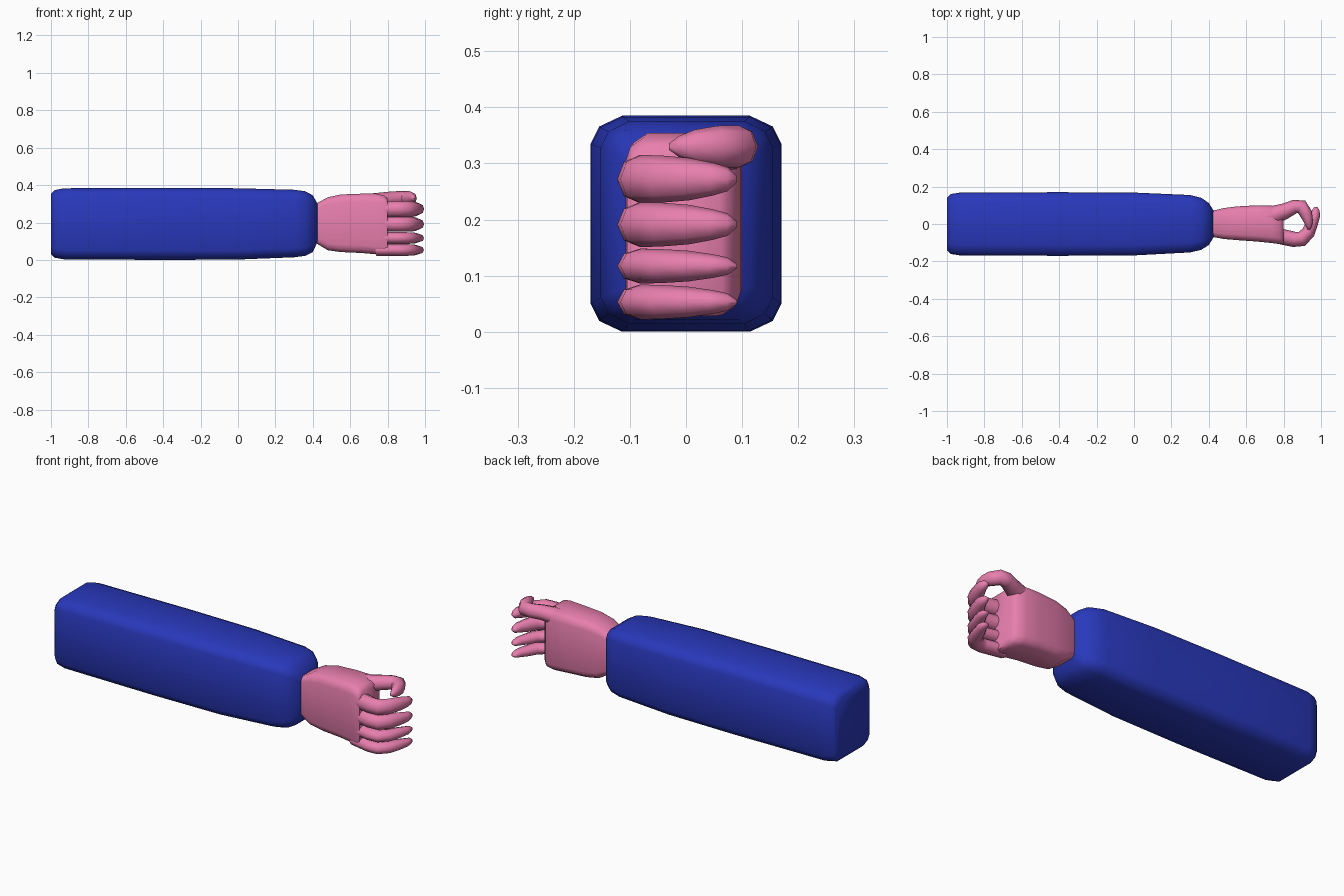
import bpy, bmesh, math
from mathutils import Vector


def material(name, color):
    m = bpy.data.materials.new(name)
    m.diffuse_color = color
    return m


blue = material("blue_cloth", (0.022, 0.04, 0.50, 1))
pink = material("pink_skin", (0.80, 0.21, 0.42, 1))

# Unit cross-sections: a box with bevelled corners, and an octagon
CORNER = [(1, 0.74), (0.91, 0.90), (0.67, 1)]
BOX = (CORNER + [(-a, b) for a, b in reversed(CORNER)]
       + [(-a, -b) for a, b in CORNER] + [(a, -b) for a, b in reversed(CORNER)])
OCT = [(math.cos(i * math.tau / 8), math.sin(i * math.tau / 8)) for i in range(8)]


def loft(name, rings, mat, angle=60):
    """Skin a list of rings and close both ends."""
    bm = bmesh.new()
    loops = [[bm.verts.new(p) for p in r] for r in rings]
    n = len(loops[0])
    for a, b in zip(loops, loops[1:]):
        for i in range(n):
            bm.faces.new((a[i], a[(i + 1) % n], b[(i + 1) % n], b[i]))
    bm.faces.new(loops[0])
    bm.faces.new(loops[-1])
    bmesh.ops.recalc_face_normals(bm, faces=bm.faces[:])
    me = bpy.data.meshes.new(name)
    bm.to_mesh(me)
    bm.free()
    ob = bpy.data.objects.new(name, me)
    bpy.context.collection.objects.link(ob)
    me.materials.append(mat)
    bpy.ops.object.select_all(action='DESELECT')
    ob.select_set(True)
    bpy.context.view_layer.objects.active = ob
    bpy.ops.object.shade_smooth_by_angle(angle=math.radians(angle))
    return ob


def box_rings(spans):
    """Rings across x from (x, y_min, y_max, z_min, z_max)."""
    return [[(x, (y0 + y1) / 2 + a * (y1 - y0) / 2, (z0 + z1) / 2 + b * (z1 - z0) / 2)
             for a, b in BOX] for x, y0, y1, z0, z1 in spans]


def digit(name, path):
    """Tapered curled tube from (x, y, z, half_width, half_height)."""
    rings = []
    for i, (x, y, z, w, h) in enumerate(path):
        p, q = path[max(i - 1, 0)], path[min(i + 1, len(path) - 1)]
        side = Vector((p[1] - q[1], q[0] - p[0], 0)).normalized()
        rings.append([Vector((x, y, z)) + side * a * w + Vector((0, 0, b * h))
                      for a, b in OCT])
    return loft(name, rings, pink)


# Sleeve
loft("sleeve", box_rings([
    (-1.00, -0.14, 0.14, 0.03, 0.355), (-0.98, -0.16, 0.16, 0.012, 0.373),
    (-0.93, -0.168, 0.168, 0.003, 0.383), (-0.4, -0.17, 0.17, 0, 0.385),
    (0.0, -0.168, 0.168, 0.002, 0.383), (0.30, -0.152, 0.155, 0.014, 0.375),
    (0.36, -0.138, 0.14, 0.022, 0.367), (0.40, -0.112, 0.112, 0.042, 0.345),
    (0.42, -0.08, 0.08, 0.085, 0.31), (0.425, -0.072, 0.072, 0.095, 0.30)]), blue)

# Wrist and palm
loft("palm", box_rings([
    (0.38, -0.06, 0.06, 0.11, 0.29), (0.425, -0.07, 0.072, 0.085, 0.305),
    (0.48, -0.08, 0.085, 0.052, 0.335), (0.55, -0.086, 0.094, 0.042, 0.350),
    (0.66, -0.094, 0.100, 0.037, 0.354), (0.74, -0.102, 0.098, 0.030, 0.354),
    (0.78, -0.108, 0.085, 0.028, 0.345), (0.80, -0.105, 0.065, 0.032, 0.33)]), pink)

# Four curled fingers
for name, z, h in (("index_finger", 0.272, 0.043), ("middle_finger", 0.191, 0.040),
                   ("ring_finger", 0.117, 0.031), ("little_finger", 0.053, 0.031)):
    digit(name, [
        (0.74, -0.060, z, 0.038, h), (0.80, -0.070, z, 0.042, h),
        (0.855, -0.082, z, 0.041, h), (0.897, -0.080, z, 0.041, h),
        (0.932, -0.045, z, 0.036, h * 0.98), (0.952, 0.005, z, 0.032, h * 0.88),
        (0.970, 0.048, z, 0.026, h * 0.68), (0.972, 0.074, z, 0.020, h * 0.5),
        (0.971, 0.090, z, 0.009, h * 0.15)])

# Thumb curling over the top
digit("thumb", [
    (0.66, 0.030, 0.305, 0.050, 0.045), (0.75, 0.048, 0.315, 0.050, 0.044),
    (0.81, 0.070, 0.325, 0.042, 0.040), (0.86, 0.093, 0.330, 0.037, 0.038),
    (0.895, 0.093, 0.330, 0.038, 0.038), (0.920, 0.055, 0.330, 0.034, 0.037),
    (0.932, 0.015, 0.330, 0.025, 0.030), (0.936, -0.012, 0.330, 0.016, 0.019),
    (0.936, -0.030, 0.330, 0.006, 0.006)])
